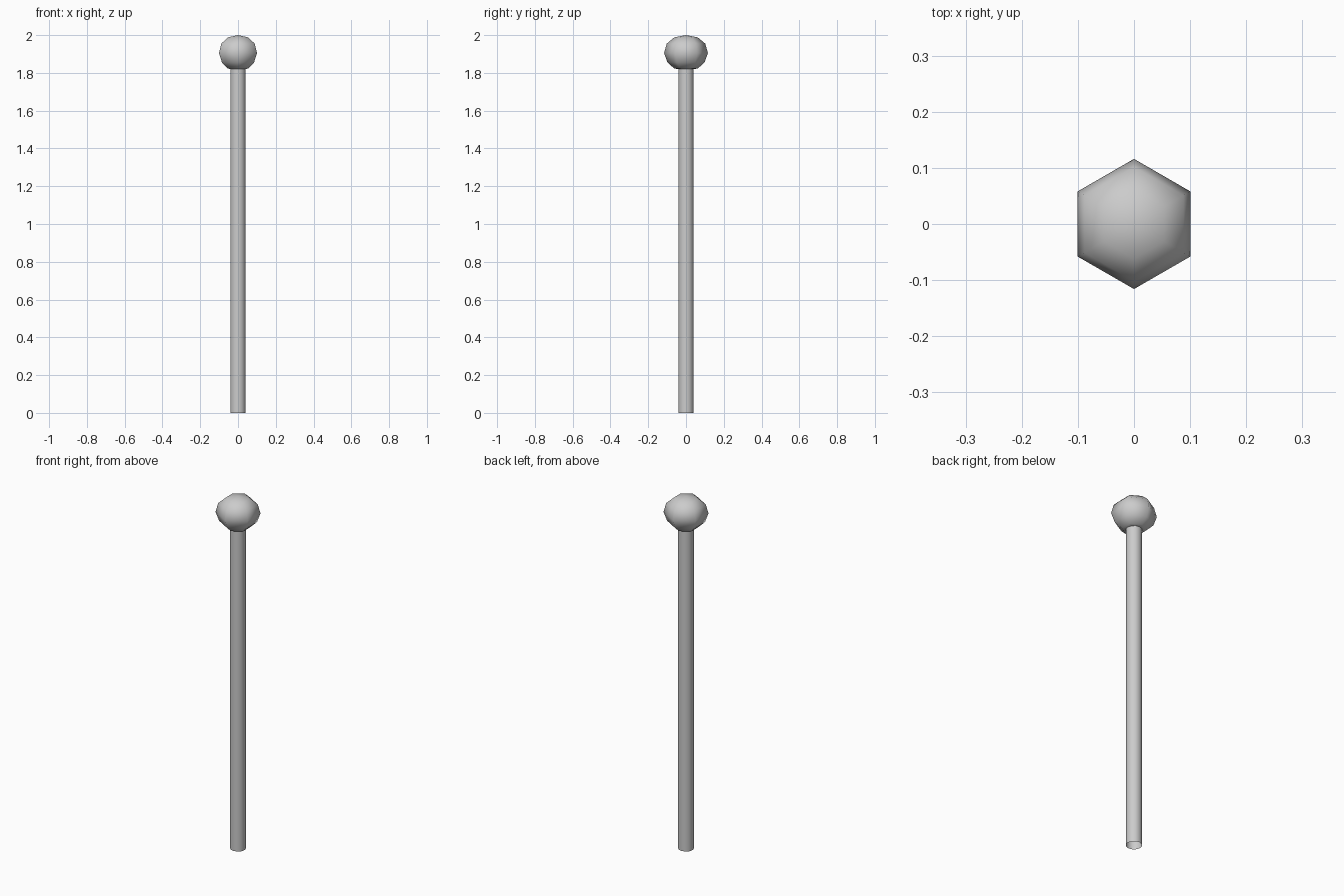
import bpy, bmesh
from math import cos, sin, pi

if "Cube" in bpy.data.objects:
    bpy.data.objects.remove(bpy.data.objects["Cube"])


def lathe(name, profile, sides, start):
    """Revolve (radius, z) points; a zero radius closes to a pole."""
    bm = bmesh.new()
    rings = []
    for r, z in profile:
        if r == 0:
            rings.append([bm.verts.new((0, 0, z))] * sides)
        else:
            rings.append([bm.verts.new((r * cos(start + 2 * pi * i / sides),
                                        r * sin(start + 2 * pi * i / sides), z))
                          for i in range(sides)])
    for a, b in zip(rings, rings[1:]):
        for i in range(sides):
            j = (i + 1) % sides
            bm.faces.new(dict.fromkeys((a[i], a[j], b[j], b[i])))
    for f in bm.faces:
        f.smooth = True
    bmesh.ops.recalc_face_normals(bm, faces=bm.faces)
    mesh = bpy.data.meshes.new(name)
    bm.to_mesh(mesh)
    bm.free()
    obj = bpy.data.objects.new(name, mesh)
    bpy.context.collection.objects.link(obj)
    return obj


# Slim straight shaft, open at the foot
lathe("shaft", [(0.041, 0), (0.041, 1.83)], 12, 0)

# Six-sided rounded knob on top, corners on the y axis
lathe("knob", [(0.04, 1.82), (0.062, 1.823), (0.098, 1.855), (0.116, 1.905),
               (0.102, 1.955), (0.062, 1.988), (0, 2.0)], 6, pi / 2)
